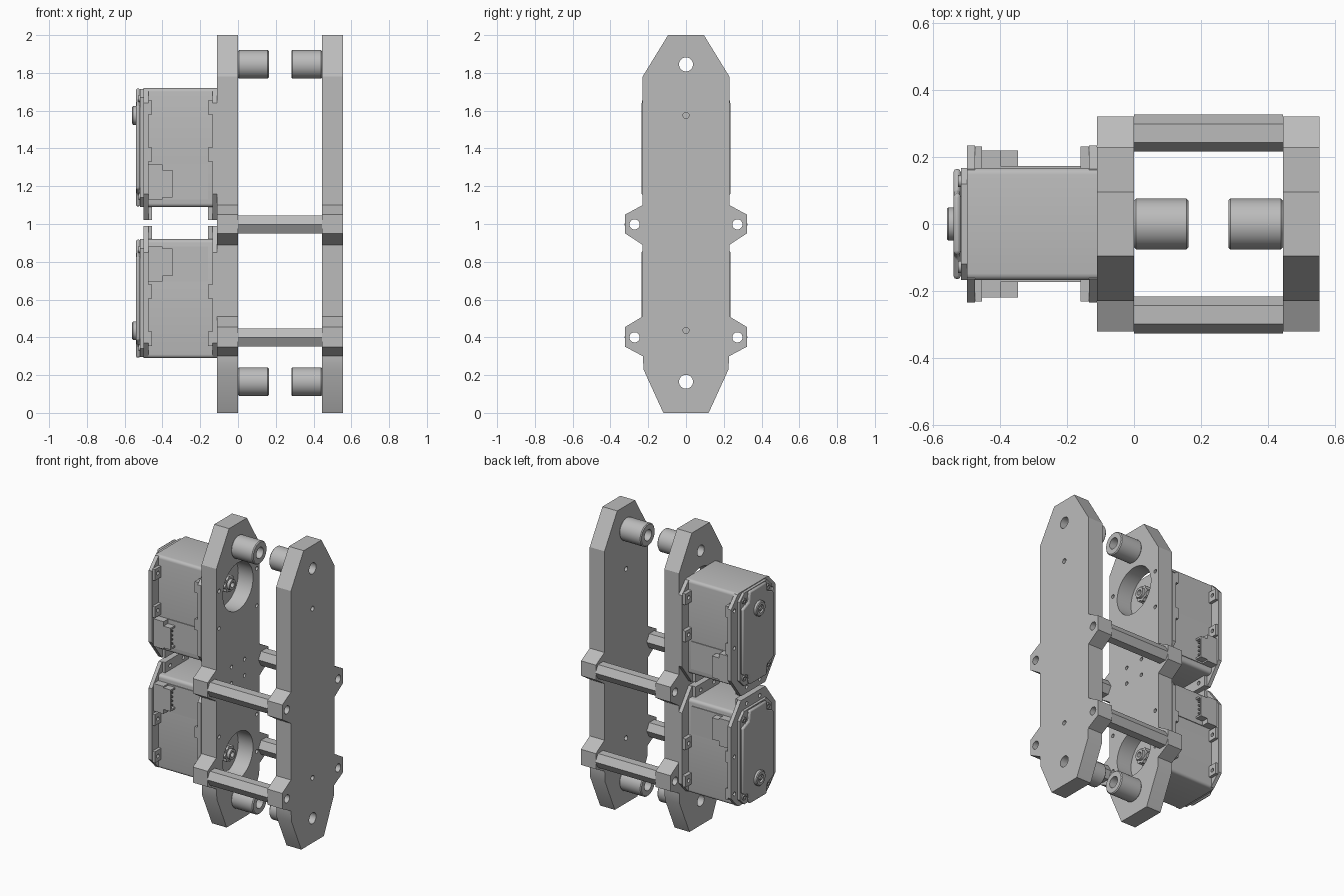
import bpy, bmesh
from math import sin, cos, pi
from mathutils import Matrix

cube = bpy.data.objects.get("Cube")
if cube:
    bpy.data.objects.remove(cube)

GREY = (0.5, 0.5, 0.5, 1)
grey = bpy.data.materials.new("plain_grey")
grey.diffuse_color = GREY
grey.use_nodes = True
grey.node_tree.nodes["Principled BSDF"].inputs["Base Color"].default_value = GREY
parts = []


def ring(y, z, r, n=32):
    return [(y + r * cos(2 * pi * i / n), z + r * sin(2 * pi * i / n)) for i in range(n)]


def rect(y0, y1, z0, z1):
    return [(y0, z0), (y1, z0), (y1, z1), (y0, z1)]


def rounded(w, z0, z1, r, n=4):
    """Rectangle of half width w with rounded corners."""
    corners = [(w - r, z1 - r), (r - w, z1 - r), (r - w, z0 + r), (w - r, z0 + r)]
    return [(cy + r * cos(pi / 2 * (k + i / n)), cz + r * sin(pi / 2 * (k + i / n)))
            for k, (cy, cz) in enumerate(corners) for i in range(n + 1)]


def mirrored(half):
    """Close a +y half outline, listed top to bottom, across y = 0."""
    return half + [(-y, z) for y, z in reversed(half)]


def finish(name, bm):
    mesh = bpy.data.meshes.new(name)
    bmesh.ops.recalc_face_normals(bm, faces=bm.faces)
    bm.to_mesh(mesh)
    bm.free()
    mesh.materials.append(grey)
    ob = bpy.data.objects.new(name, mesh)
    bpy.context.collection.objects.link(ob)
    parts.append(ob)
    return ob


def slab(name, x0, x1, outline, holes=(), bevel=0):
    """Extrude a (y, z) outline with holes from x0 to x1."""
    curve = bpy.data.curves.new(name, "CURVE")
    curve.dimensions = "2D"
    curve.fill_mode = "BOTH"
    curve.extrude = (x1 - x0) / 2
    for loop in [outline, *holes]:
        spline = curve.splines.new("POLY")
        spline.points.add(len(loop) - 1)
        for point, (y, z) in zip(spline.points, loop):
            point.co = (y, z, 0, 1)
        spline.use_cyclic_u = True
    helper = bpy.data.objects.new(name + "_outline", curve)
    mesh = bpy.data.meshes.new_from_object(helper)
    bm = bmesh.new()
    bm.from_mesh(mesh)
    bpy.data.objects.remove(helper)
    bpy.data.curves.remove(curve)
    bpy.data.meshes.remove(mesh)
    bmesh.ops.remove_doubles(bm, verts=bm.verts, dist=1e-5)
    if not holes:
        bmesh.ops.dissolve_limit(bm, angle_limit=0.01, verts=bm.verts, edges=bm.edges)
    # local axes u, v, depth become y, z, x
    bm.transform(Matrix(((0, 0, 1, (x0 + x1) / 2), (1, 0, 0, 0), (0, 1, 0, 0), (0, 0, 0, 1))))
    ob = finish(name, bm)
    if bevel:
        mod = ob.modifiers.new("rounded_edges", "BEVEL")
        mod.width, mod.segments, mod.angle_limit = bevel, 2, 0.8
    return ob


def lathe(name, profile, y, z, steps=40):
    """Spin an (x, radius) profile about an axis along x."""
    bm = bmesh.new()
    verts = [bm.verts.new((x, y + r, z)) for x, r in profile]
    edges = [bm.edges.new(pair) for pair in zip(verts, verts[1:])]
    bmesh.ops.spin(bm, geom=verts + edges, cent=(0, y, z), axis=(1, 0, 0),
                   angle=2 * pi, steps=steps)
    bmesh.ops.remove_doubles(bm, verts=bm.verts, dist=1e-5)
    return finish(name, bm)


MID = 1.005                       # height the two motors mirror about
PIVOTS = (1.575, 0.437)           # output shaft heights
ENDS = (1.845, 0.165)             # end spacer heights
RODS = (0.998, 0.4)               # connecting rod heights
SCREWS = [(0.2, 1.62), (0.2, 1.37), (0.07, 1.06)]

# Side plates with ears
half = [(0.095, 2), (0.23, 1.78), (0.23, 1.1), (0.322, 1.05), (0.322, 0.95), (0.23, 0.89),
        (0.23, 0.51), (0.322, 0.455), (0.322, 0.35), (0.228, 0.3), (0.225, 0.23), (0.12, 0)]
plate = mirrored(half)
end_holes = [ring(0, z, 0.037) for z in ENDS]
ear_holes = [ring(y, z, 0.027, 24) for y in (-0.272, 0.272) for z in RODS]
pivot_holes = [ring(0, z, 0.016, 20) for z in PIVOTS]
horn_holes = [ring(0, z, 0.16, 48) for z in PIVOTS]
screw_holes = [ring(s * y, zz, 0.013, 12) for y, z in SCREWS
               for s in (-1, 1) for zz in (z, 2 * MID - z)]
slab("right_side_plate", 0.445, 0.555, plate, end_holes + ear_holes + pivot_holes)
slab("motor_side_plate", -0.11, 0, plate, end_holes + ear_holes + horn_holes + screw_holes)

# Hexagonal connecting rods
for y in (-0.272, 0.272):
    for z in RODS:
        slab("connecting_rod", 0, 0.445, ring(y, z, 0.055, 6), [ring(y, z, 0.027, 24)])

# Hollow end spacers
for z in ENDS:
    for a, b in ((0, 0.163), (0.282, 0.445)):
        lathe("end_spacer", [(a, 0.037), (a, 0.07), (a + 0.006, 0.076), (b - 0.006, 0.076),
                             (b, 0.07), (b, 0.037), (a, 0.037)], 0, z)


def motor(label, flip):
    """One gear motor; the lower one is flipped top to bottom."""
    def at(loop):
        return [(y, 2 * MID - z if flip else z) for y, z in loop]

    def piece(name, x0, x1, outline, holes=(), bevel=0):
        slab(label + "_" + name, x0, x1, at(outline), [at(h) for h in holes], bevel)

    shaft = at([(0, PIVOTS[0])])[0][1]
    piece("motor_body", -0.5, -0.11, rounded(0.168, 1.09, 1.72, 0.02))

    # Mounting flanges at both ends, with screw lugs
    flange = mirrored([(0.165, 1.715), (0.235, 1.64), (0.235, 1.16), (0.13, 1.02)])
    holes = [ring(s * y, z, 0.013, 12) for y, z in SCREWS for s in (-1, 1)]
    piece("rear_flange", -0.5, -0.475, flange, holes)
    piece("front_flange", -0.135, -0.11, flange, holes)
    for x0, x1 in ((-0.475, -0.455), (-0.16, -0.135)):
        for s in (-1, 1):
            for y, z in SCREWS[:2]:
                piece("screw_lug", x0, x1, rect(s * 0.16, s * 0.232, z - 0.04, z + 0.035),
                      [ring(s * y, z, 0.013, 12)])
        piece("lower_lug", x0, x1, rect(-0.125, 0.125, 1.02, 1.095),
              [ring(s * 0.07, 1.06, 0.013, 12) for s in (-1, 1)])

    # Cable sockets and raised panels on both sides
    for s in (-1, 1):
        piece("side_panel", -0.475, -0.16, rect(s * 0.16, s * 0.173, 1.13, 1.315))
        piece("socket_base", -0.475, -0.4, rect(s * 0.16, s * 0.22, 1.13, 1.315))
        piece("socket_rim", -0.4, -0.347, rect(s * 0.16, s * 0.22, 1.14, 1.285),
              [rect(s * 0.174, s * 0.211, 1.152, 1.273)])
        for i in range(4):
            z = 1.17 + i * 0.028
            piece("socket_pin", -0.4, -0.352, rect(s * 0.188, s * 0.198, z - 0.005, z + 0.005))

    # Rear cover in two steps, leaving room for corner screws
    cover = mirrored([(0.12, 1.715), (0.168, 1.67), (0.168, 1.14), (0.12, 1.09)])
    piece("cover_base", -0.518, -0.5, cover)
    raised = mirrored([(0.09, 1.718), (0.1, 1.65), (0.165, 1.625),
                       (0.165, 1.185), (0.1, 1.16), (0.09, 1.092)])
    piece("raised_cover", -0.54, -0.518, raised, bevel=0.01)
    for y in (-0.128, 0.128):
        for z in (1.665, 1.145):
            piece("cover_screw", -0.526, -0.518, ring(y, z, 0.018, 16), [ring(y, z, 0.009, 6)])
    lathe(label + "_rear_boss", [(-0.535, 0.05), (-0.555, 0.05), (-0.56, 0.044), (-0.56, 0.026),
                                 (-0.548, 0.026), (-0.548, 0.012), (-0.56, 0.012), (-0.56, 0)],
          0, shaft, 32)

    # Toothed output shaft
    teeth = []
    for i in range(32):
        r = 0.054 if i % 4 < 2 else 0.045
        teeth.append((r * cos(2 * pi * i / 32), shaft + r * sin(2 * pi * i / 32)))
    slab(label + "_output_gear", -0.11, -0.06, teeth, [ring(0, shaft, 0.018, 16)])
    slab(label + "_output_collar", -0.06, -0.04, ring(0, shaft, 0.034, 24),
         [ring(0, shaft, 0.018, 16)])


motor("upper", False)
motor("lower", True)

# Smooth round walls while keeping edges sharp
bpy.ops.object.select_all(action="DESELECT")
for ob in parts:
    ob.select_set(True)
bpy.context.view_layer.objects.active = parts[0]
bpy.ops.object.shade_smooth_by_angle(angle=0.5)
